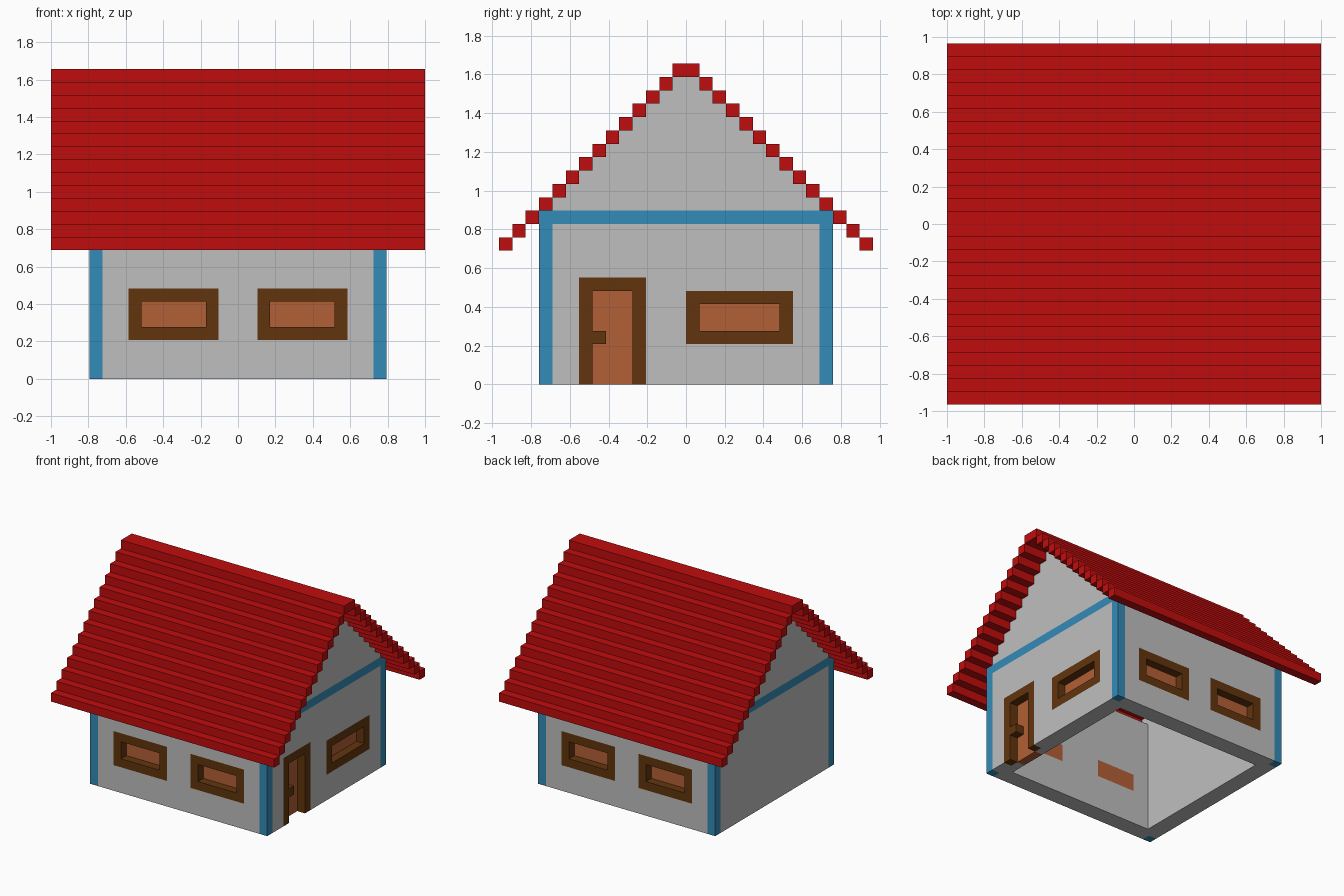
import bpy
import bmesh
import math

if "Cube" in bpy.data.objects:
    bpy.data.objects.remove(bpy.data.objects["Cube"])

S = 2 / 29                      # block size
ORIGIN = (14.5, 14, 0)          # block coordinates of the world origin

COLOURS = {
    "red": (0.53, 0.004, 0.004),
    "light_grey": (0.52, 0.52, 0.52),
    "blue": (0.034, 0.26, 0.48),
    "dark_brown": (0.122, 0.036, 0.004),
    "orange_brown": (0.45, 0.115, 0.037),
}
PARTS = {
    "roof": "red",
    "walls": "light_grey",
    "corner_posts": "blue",
    "gable_beams": "blue",
    "window_frames": "dark_brown",
    "window_panes": "orange_brown",
    "door_frame": "dark_brown",
    "door_handle": "dark_brown",
    "door_panel": "orange_brown",
}
blocks = {}


def fill(part, xs, ys, zs):
    """Set a box of blocks to a part; None empties it."""
    for x in range(*xs):
        for y in range(*ys):
            for z in range(*zs):
                if part:
                    blocks[x, y, z] = part
                else:
                    blocks.pop((x, y, z), None)


def opening(frame, pane, outer, inner, along, zs, sill, axis):
    """Frame in the outer wall layer, recessed pane in the inner layer."""
    def put(part, layer, span, heights):
        a = (layer, layer + 1)
        xs, ys = (a, span) if axis == 0 else (span, a)
        fill(part, xs, ys, heights)
    hole = (along[0] + 1, along[1] - 1)
    hz = (zs[0] + sill, zs[1] - 1)
    put(frame, outer, along, zs)
    put(None, outer, hole, hz)
    put(pane, inner, hole, hz)


# Hollow walls, open at top and bottom
fill("walls", (3, 26), (3, 25), (0, 13))
fill(None, (5, 24), (5, 23), (0, 13))

# Stepped gables and their beams
for x, beam in ((3, 3), (24, 25)):
    for y in range(3, 25):
        fill("walls", (x, x + 2), (y, y + 1), (13, 10 + min(y, 27 - y)))
    fill("gable_beams", (beam, beam + 1), (3, 25), (12, 13))

# Corner posts
for x in (3, 25):
    for y in (3, 24):
        fill("corner_posts", (x, x + 1), (y, y + 1), (0, 13))

# Stepped roof courses
for c in range(14):
    for y in (c, 27 - c):
        fill("roof", (0, 29), (y, y + 1), (10 + c, 11 + c))

# Front and back windows, side window
for outer, inner in ((3, 4), (24, 23)):
    for span in ((6, 13), (16, 23)):
        opening("window_frames", "window_panes", outer, inner, span, (3, 7), 1, 1)
opening("window_frames", "window_panes", 25, 24, (14, 22), (3, 7), 1, 0)

# Door with handle
opening("door_frame", "door_panel", 25, 24, (6, 11), (0, 8), 0, 0)
fill("door_handle", (25, 26), (7, 8), (3, 4))

# Materials
mats = {}
for name, rgb in COLOURS.items():
    mats[name] = bpy.data.materials.new(name)
    mats[name].diffuse_color = (*rgb, 1)


def build(part, colour):
    """Skin the exposed sides of a part's blocks and merge flat areas."""
    bm = bmesh.new()
    for cell in [c for c, p in blocks.items() if p == part]:
        for axis in range(3):
            u, v = (axis + 1) % 3, (axis + 2) % 3
            for side in (0, 1):
                near = list(cell)
                near[axis] += 2 * side - 1
                if tuple(near) in blocks:
                    continue
                quad = []
                for du, dv in ((0, 0), (1, 0), (1, 1), (0, 1)):
                    p = list(cell)
                    p[axis] += side
                    p[u] += du
                    p[v] += dv
                    quad.append(bm.verts.new([(a - o) * S for a, o in zip(p, ORIGIN)]))
                bm.faces.new(quad if side else quad[::-1])
    bmesh.ops.remove_doubles(bm, verts=bm.verts[:], dist=S / 100)
    bmesh.ops.dissolve_limit(bm, angle_limit=math.radians(1),
                             verts=bm.verts[:], edges=bm.edges[:])
    mesh = bpy.data.meshes.new(part)
    bm.to_mesh(mesh)
    bm.free()
    mesh.materials.append(mats[colour])
    bpy.context.scene.collection.objects.link(bpy.data.objects.new(part, mesh))


for part, colour in PARTS.items():
    build(part, colour)

for m in bpy.data.materials:
    if m.users and not m.is_grease_pencil:
        m.use_nodes = True
        m.node_tree.nodes["Principled BSDF"].inputs["Base Color"].default_value = m.diffuse_color
